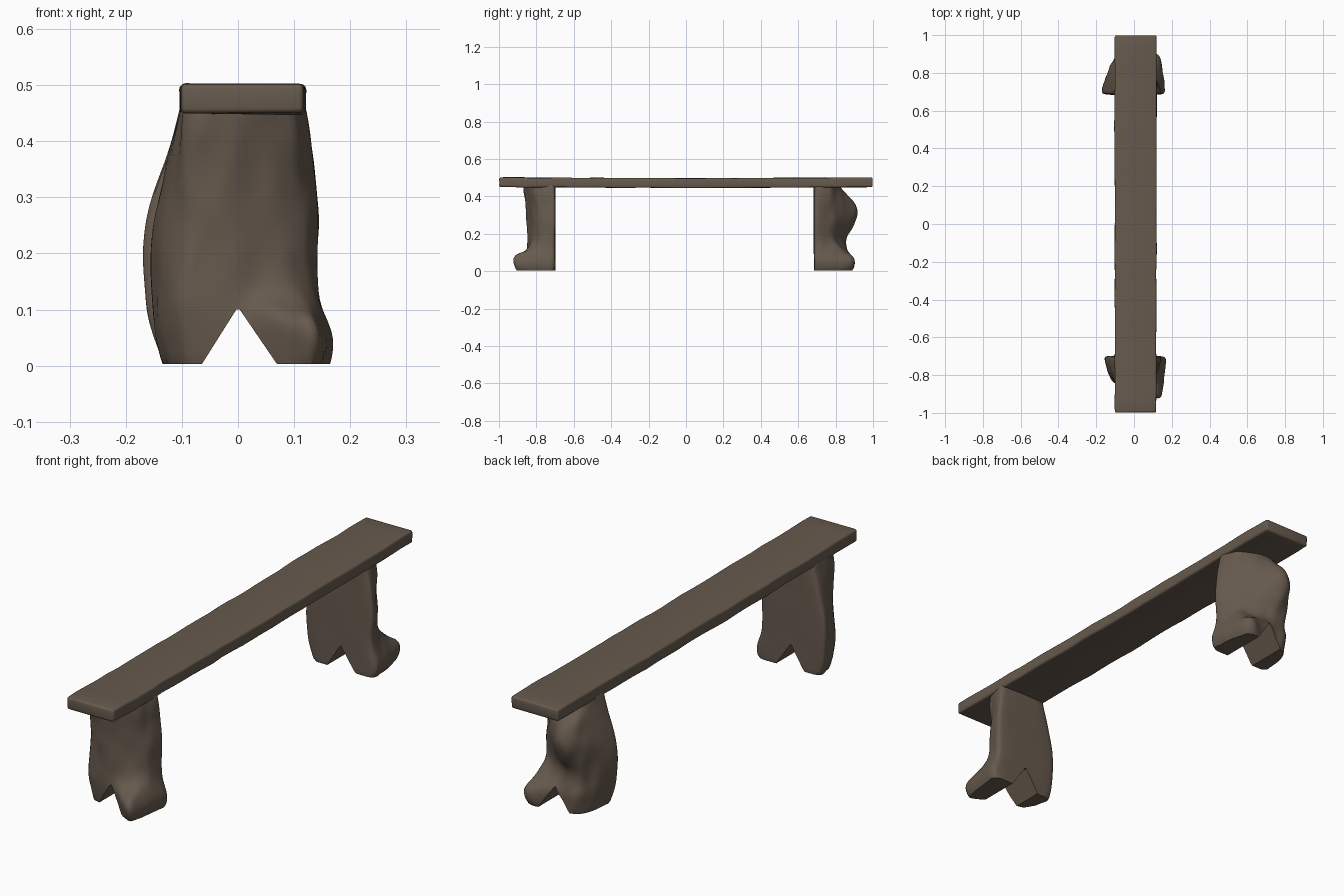
import bpy, bmesh, math
from mathutils import Vector, noise

if "Cube" in bpy.data.objects:
    bpy.data.objects.remove(bpy.data.objects["Cube"])

wood = bpy.data.materials.new("weathered brown wood")
wood.diffuse_color = (0.135, 0.102, 0.075, 1)
wood.use_nodes = True
wood.node_tree.nodes["Principled BSDF"].inputs["Base Color"].default_value = wood.diffuse_color


def finish(ob, angle=40):
    ob.data.materials.clear()
    ob.data.materials.append(wood)
    bpy.ops.object.select_all(action='DESELECT')
    ob.select_set(True)
    bpy.context.view_layer.objects.active = ob
    bpy.ops.object.shade_smooth_by_angle(angle=math.radians(angle))


def make_object(name, bm):
    bmesh.ops.recalc_face_normals(bm, faces=bm.faces)
    me = bpy.data.meshes.new(name)
    bm.to_mesh(me)
    bm.free()
    ob = bpy.data.objects.new(name, me)
    bpy.context.collection.objects.link(ob)
    bpy.context.view_layer.objects.active = ob
    return ob


def roughen(ob, amount, scale):
    for v in ob.data.vertices:
        v.co += noise.noise_vector(v.co * scale) * amount


def apply_mod(ob, kind, **settings):
    m = ob.modifiers.new(kind, kind)
    for k, val in settings.items():
        setattr(m, k, val)
    bpy.context.view_layer.objects.active = ob
    bpy.ops.object.modifier_apply(modifier=m.name)


# Seat: a long, slightly wavy plank with worn edges
bm = bmesh.new()
N = 30
rings = []
for i in range(N + 1):
    y = -0.998 + 1.996 * i / N
    sag = -0.004 * math.cos(y * math.pi / 2)
    rings.append([bm.verts.new((x, y, z + sag)) for x, z in
                  ((-0.102, 0.45), (0.119, 0.45), (0.119, 0.502), (-0.102, 0.502))])
for a, b in zip(rings, rings[1:]):
    for j in range(4):
        bm.faces.new((a[j], a[(j + 1) % 4], b[(j + 1) % 4], b[j]))
bm.faces.new(rings[0])
bm.faces.new(rings[-1])
seat = make_object("seat", bm)
apply_mod(seat, 'BEVEL', width=0.009, segments=3, limit_method='ANGLE')
roughen(seat, 0.004, 9)
finish(seat)


# Legs: split-log slabs with a flat inner face and a lumpy outer face
# row: z, x left, x right, left inset, right inset,
#      depth left, depth middle, depth right, x of middle
def leg(name, inner_y, side, rows):
    bm = bmesh.new()
    crease = bm.edges.layers.float.new("crease_edge")
    rings = []
    for z, xl, xr, il, ir, dl, dm, dr, xm in rows:
        e = 0.012
        pts = [(xl, e), (xl + e, 0), (0, 0), (xr - e, 0), (xr, e),
               (xr - ir * 0.5, dr * 0.6), (xr - ir, dr),
               ((xr - ir + xm) / 2, (dr + dm) / 2 + 0.005), (xm, dm),
               ((xl + il + xm) / 2, (dl + dm) / 2 + 0.005),
               (xl + il, dl), (xl + il * 0.45, dl * 0.6)]
        rings.append([bm.verts.new((x, inner_y + side * d, z)) for x, d in pts])
    for a, b in zip(rings, rings[1:]):
        for j in range(len(a)):
            k = (j + 1) % len(a)
            bm.faces.new((a[j], a[k], b[k], b[j]))
    for r in (rings[0], rings[-1]):
        f = bm.faces.new(r)
        for ed in f.edges:
            ed[crease] = 0.75
    ob = make_object(name, bm)
    apply_mod(ob, 'SUBSURF', levels=2)
    # hewn surface, quieter on the flat inner face
    for v in ob.data.vertices:
        d = abs(v.co.y - inner_y)
        k = min(1, 0.2 + d * 10)
        p = Vector((v.co.x * 22, v.co.y * 22, v.co.z * 10))
        off = noise.noise_vector(p) * 0.007 * k
        if v.co.z < 0.02:
            off.z = 0
        v.co += off
        v.co.z = max(v.co.z, 0.003)

    # V notch that splits the foot
    bm = bmesh.new()
    ends = []
    for y in (inner_y - 0.4, inner_y + 0.4):
        ends.append([bm.verts.new((x, y, z)) for x, z in
                     ((-0.085, -0.03), (0.092, -0.03), (0.003, 0.1), (-0.003, 0.1))])
    for j in range(4):
        k = (j + 1) % 4
        bm.faces.new((ends[0][j], ends[0][k], ends[1][k], ends[1][j]))
    bm.faces.new(ends[0])
    bm.faces.new(ends[1])
    cutter = make_object("notch_cutter", bm)
    cutter.hide_render = True
    apply_mod(ob, 'BOOLEAN', operation='DIFFERENCE', object=cutter, solver='EXACT')
    bpy.data.objects.remove(cutter)
    finish(ob)


leg("front_leg", -0.697, -1, [
    (0.002, -0.137, 0.168, 0.03, 0.03, 0.13, 0.14, 0.23, 0.03),
    (0.05, -0.152, 0.178, 0.04, 0.03, 0.14, 0.15, 0.255, 0.03),
    (0.09, -0.157, 0.160, 0.05, 0.03, 0.15, 0.15, 0.235, 0.02),
    (0.125, -0.160, 0.146, 0.05, 0.02, 0.15, 0.15, 0.11, 0.00),
    (0.20, -0.163, 0.146, 0.05, 0.02, 0.14, 0.15, 0.10, -0.02),
    (0.27, -0.155, 0.150, 0.05, 0.03, 0.14, 0.155, 0.10, -0.02),
    (0.34, -0.135, 0.142, 0.03, 0.03, 0.15, 0.16, 0.10, -0.02),
    (0.41, -0.118, 0.134, 0.015, 0.02, 0.16, 0.17, 0.11, -0.02),
    (0.465, -0.105, 0.122, 0.01, 0.02, 0.16, 0.175, 0.12, -0.02)])

leg("back_leg", 0.683, 1, [
    (0.002, -0.138, 0.158, 0.03, 0.03, 0.17, 0.19, 0.21, 0.00),
    (0.05, -0.155, 0.174, 0.05, 0.03, 0.18, 0.19, 0.235, 0.00),
    (0.09, -0.168, 0.158, 0.06, 0.03, 0.18, 0.19, 0.21, -0.01),
    (0.13, -0.172, 0.144, 0.06, 0.03, 0.16, 0.17, 0.12, -0.02),
    (0.19, -0.178, 0.142, 0.06, 0.03, 0.16, 0.18, 0.09, -0.04),
    (0.25, -0.173, 0.152, 0.06, 0.04, 0.18, 0.235, 0.09, -0.05),
    (0.31, -0.158, 0.146, 0.05, 0.04, 0.20, 0.255, 0.09, -0.05),
    (0.38, -0.130, 0.138, 0.03, 0.03, 0.18, 0.225, 0.09, -0.04),
    (0.425, -0.115, 0.128, 0.02, 0.02, 0.14, 0.16, 0.10, -0.03),
    (0.465, -0.105, 0.120, 0.02, 0.02, 0.12, 0.14, 0.11, -0.02)])
